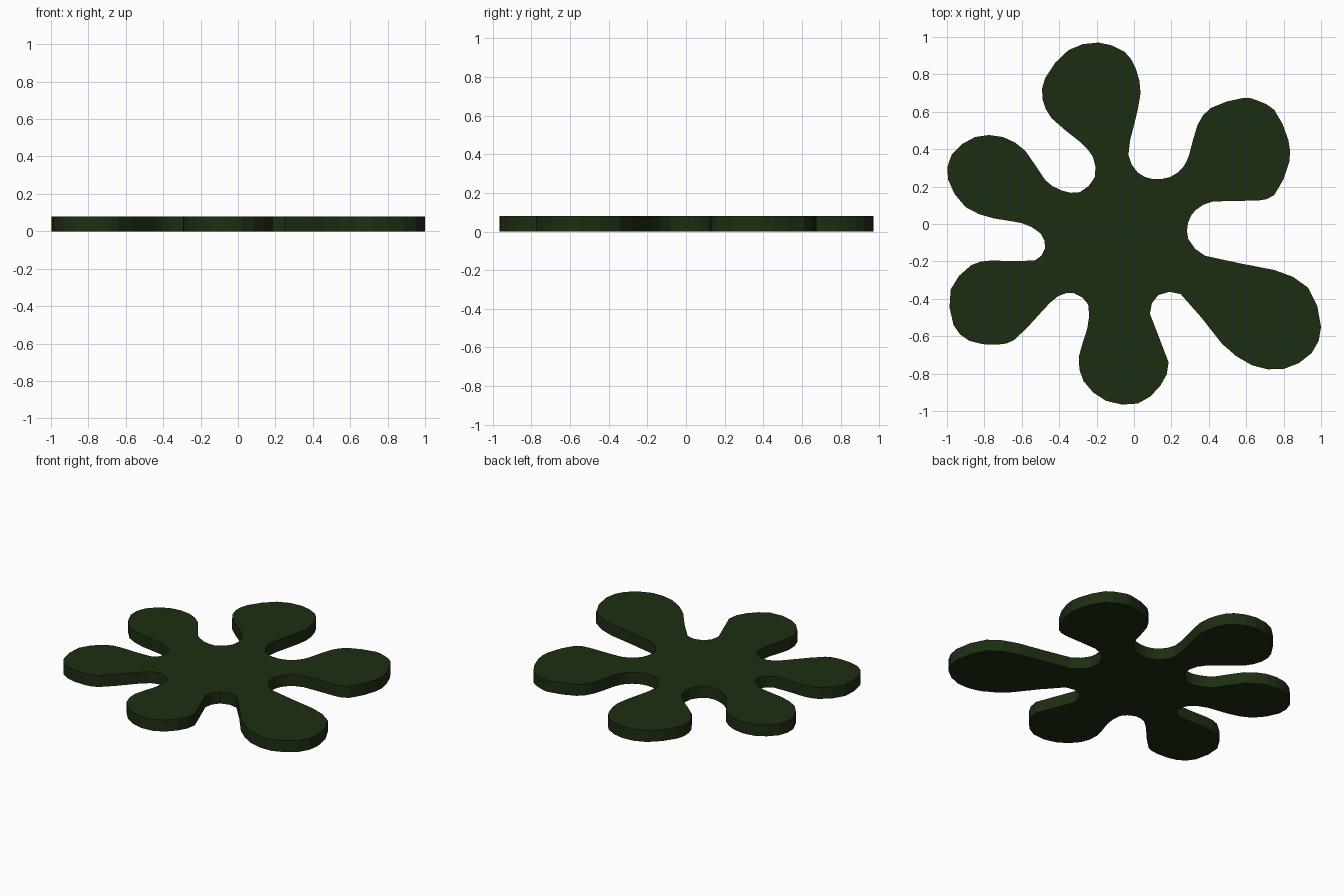
import bpy, bmesh
from mathutils import Vector

if "Cube" in bpy.data.objects:
    bpy.data.objects.remove(bpy.data.objects["Cube"])

HEIGHT = 0.08

# Splat outline control points, one row or two per lobe, counter-clockwise
outline = [
    # upper right lobe
    (.29, -.08), (.29, .01), (.33, .075), (.42, .12), (.66, .125), (.75, .155),
    (.83, .33), (.825, .45), (.75, .61), (.66, .66), (.59, .675), (.41, .62),
    (.34, .53), (.295, .37), (.26, .30), (.19, .25), (.10, .24),
    # top lobe
    (.02, .275), (-.03, .37), (0, .53), (.035, .70), (.01, .83), (-.05, .92),
    (-.19, .97), (-.35, .93), (-.475, .78), (-.49, .67), (-.44, .565),
    (-.29, .44), (-.22, .36), (-.21, .25), (-.29, .17),
    # upper left lobe
    (-.39, .18), (-.475, .235), (-.58, .39), (-.70, .465), (-.85, .465),
    (-.975, .37), (-.995, .24), (-.90, .09), (-.75, .03), (-.60, .005),
    (-.50, -.05),
    # lower left lobe
    (-.475, -.13), (-.53, -.195), (-.76, -.195), (-.87, -.22), (-.98, -.35),
    (-.965, -.54), (-.88, -.625), (-.73, -.645), (-.64, -.62), (-.49, -.465),
    (-.405, -.385),
    # bottom lobe
    (-.32, -.37), (-.245, -.43), (-.25, -.56), (-.295, -.71), (-.27, -.84),
    (-.15, -.945), (.02, -.96), (.14, -.866), (.185, -.74), (.085, -.48),
    (.13, -.38),
    # lower right lobe
    (.25, -.375), (.47, -.64), (.63, -.755), (.80, -.775), (.95, -.69),
    (1.0, -.55), (.93, -.34), (.75, -.246), (.38, -.17),
]


def smooth_loop(points, steps):
    """Closed centripetal-style spline through the control points."""
    pts = [Vector(p) for p in points]
    n, result = len(pts), []
    for i in range(n):
        a, b, c, d = (pts[(i + k) % n] for k in (-1, 0, 1, 2))
        span = (c - b).length
        # tangents scaled to the span so uneven spacing does not overshoot
        m0 = (c - a) / ((c - b).length + (b - a).length) * span
        m1 = (d - b) / ((d - c).length + (c - b).length) * span
        for s in range(steps):
            t = s / steps
            result.append(b * (2*t**3 - 3*t**2 + 1) + m0 * (t**3 - 2*t**2 + t)
                          + c * (3*t**2 - 2*t**3) + m1 * (t**3 - t**2))
    return result


# Flat slab extruded from the outline
bm = bmesh.new()
base = bm.faces.new([bm.verts.new((p.x, p.y, 0)) for p in smooth_loop(outline, 2)])
top = bmesh.ops.extrude_face_region(bm, geom=[base], use_keep_orig=True)
bmesh.ops.translate(bm, vec=(0, 0, HEIGHT),
                    verts=[g for g in top["geom"] if isinstance(g, bmesh.types.BMVert)])
bmesh.ops.recalc_face_normals(bm, faces=bm.faces)
bmesh.ops.triangulate(bm, faces=[f for f in bm.faces if len(f.verts) > 4])
mesh = bpy.data.meshes.new("splat")
bm.to_mesh(mesh)
bm.free()
splat = bpy.data.objects.new("splat", mesh)
bpy.context.collection.objects.link(splat)

# Dark green
green = bpy.data.materials.new("dark_green")
green.diffuse_color = (0.012, 0.027, 0.006, 1)
green.use_nodes = True
green.node_tree.nodes["Principled BSDF"].inputs["Base Color"].default_value = green.diffuse_color
mesh.materials.append(green)
